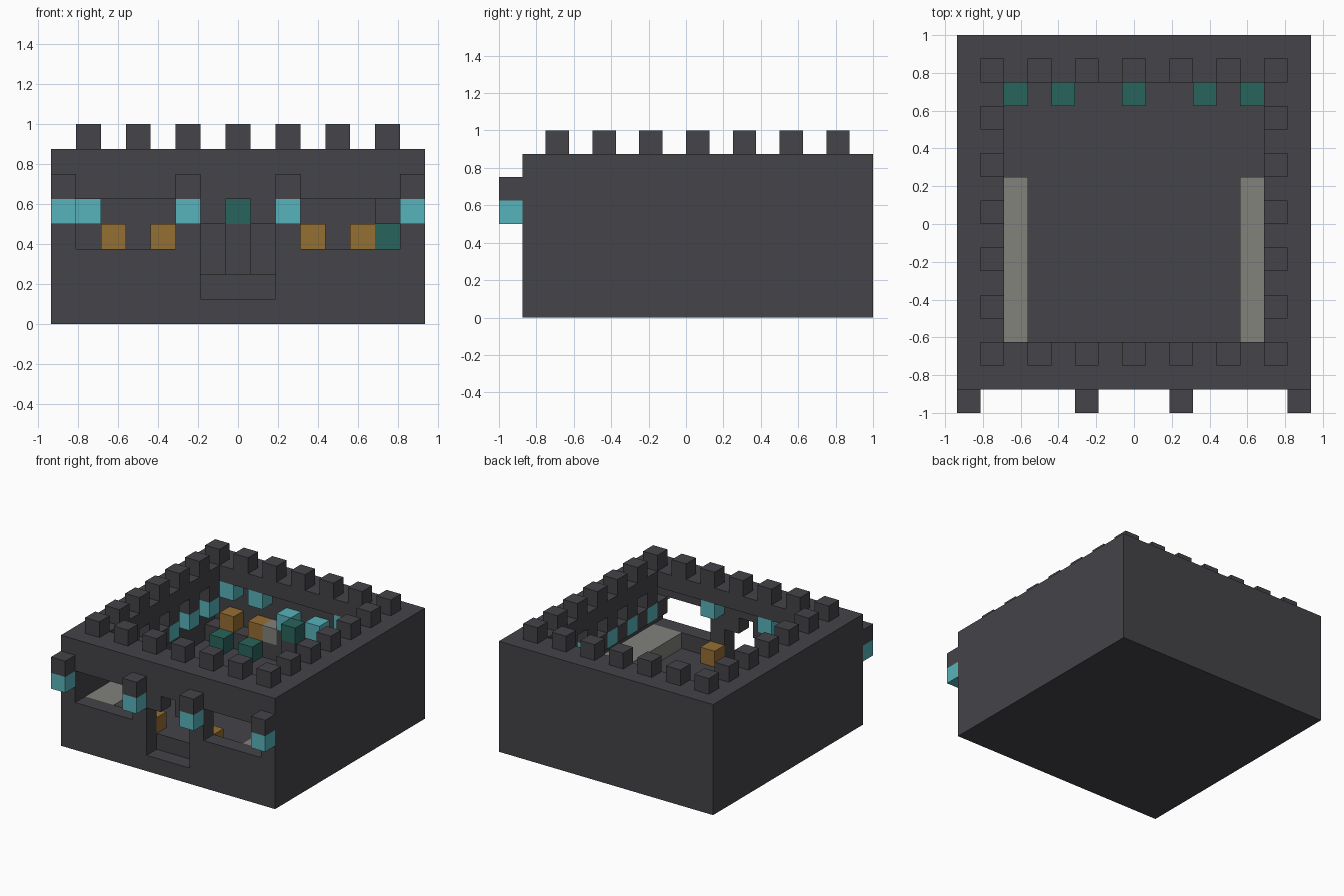
import bpy
import bmesh
from mathutils import Matrix, Vector

cube = bpy.data.objects.get("Cube")
if cube:
    bpy.data.objects.remove(cube, do_unlink=True)

UNIT = 0.125                       # edge of one block
ORIGIN = Vector((-7.5, -8, 0))     # front right floor corner, in blocks


def material(name, rgb):
    colour = [(c / 255) ** 2.2 for c in rgb] + [1]
    mat = bpy.data.materials.new(name)
    mat.diffuse_color = colour
    mat.use_nodes = True
    mat.node_tree.nodes["Principled BSDF"].inputs["Base Color"].default_value = colour
    return mat


STONE = material("dark stone", (70, 69, 74))
CYAN = material("cyan lantern", (88, 178, 185))
WOOD = material("brown wood", (148, 110, 54))
GREEN = material("deep green", (45, 100, 92))
GREY = material("pale grey", (128, 129, 122))


def blocks(name, mat, boxes):
    """Boxes are (corner, size) in blocks, joined into one object."""
    bm = bmesh.new()
    for corner, size in boxes:
        size = Vector(size)
        centre = (Vector(corner) + size / 2 + ORIGIN) * UNIT
        bmesh.ops.create_cube(bm, size=1, matrix=Matrix.Translation(centre)
                              @ Matrix.Diagonal((*(size * UNIT), 1)))
    mesh = bpy.data.meshes.new(name)
    bm.to_mesh(mesh)
    bm.free()
    mesh.materials.append(mat)
    obj = bpy.data.objects.new(name, mesh)
    bpy.context.collection.objects.link(obj)
    return obj


def cells(name, mat, corners):
    return blocks(name, mat, [(c, (1, 1, 1)) for c in corners])


# Hollow hall: solid block with room, roof opening, door and windows cut out
hall = blocks("hall", STONE, [((0, 1, 0), (15, 15, 7))])
openings = {
    "room": ((1, 2, 2), (13, 13, 4)),
    "roof_opening": ((2, 3, 5), (11, 11, 3)),
    "door_step": ((6, 0, 1), (3, 2, 1)),
    "doorway": ((6, 0, 2), (3, 2.5, 2)),
    "transom": ((7, 0, 3.5), (1, 2.5, 1.5)),
    "right_window": ((1, 0, 3), (4, 2.5, 2)),
    "left_window": ((10, 0, 3), (4, 2.5, 2)),
}
cutters = []
for name, box in openings.items():
    cutter = blocks(name + "_cutter", STONE, [box])
    cutter.hide_render = True
    cutters.append(cutter)
    mod = hall.modifiers.new(name, 'BOOLEAN')
    mod.operation = 'DIFFERENCE'
    mod.solver = 'EXACT'
    mod.object = cutter
bpy.context.view_layer.update()
evaluated = hall.evaluated_get(bpy.context.evaluated_depsgraph_get())
cut_mesh = bpy.data.meshes.new_from_object(evaluated)
hall.modifiers.clear()
hall.data = cut_mesh
for cutter in cutters:
    bpy.data.objects.remove(cutter, do_unlink=True)

# Battlements around the roof edge
ring = [(i, j, 7) for i in range(1, 14, 2) for j in range(2, 15, 2)
        if i in (1, 13) or j in (2, 14)]
cells("battlements", STONE, ring)

# Lanterns on the front, each under a stone bracket
front = (0, 5, 9, 14)
cells("front_lanterns", CYAN, [(i, 0, 4) for i in front])
cells("front_brackets", STONE, [(i, 0, 5) for i in front])

# Lanterns along the side walls, hung below the roof
sides = [(i, j) for i in (1, 13) for j in range(3, 14, 2)]
cells("side_lanterns", CYAN, [(i, j, 4) for i, j in sides])
cells("side_brackets", STONE, [(i, j, 5) for i, j in sides])
cells("side_piers", STONE, [(i, j, 4) for i in (1, 13) for j in (4, 6, 8)]
      + [(13, 2, 4)])

# Lanterns under the roof at the back and front
cells("back_lanterns", CYAN, [(i, 14, 5) for i in (2, 4, 10, 12)])
cells("inner_front_lanterns", CYAN, [(i, 2, 5) for i in (5, 9)])

# Back shelf and central altar
blocks("back_shelf", STONE, [((1, 14, 2), (13, 1, 1))])
blocks("altar", STONE, [((6, 14, 3), (3, 1, 1)), ((7, 13, 2), (1, 1, 2))])
cells("altar_top", GREEN, [(7, 13, 4)])
cells("altar_lanterns", CYAN, [(i, 14, 4) for i in (6, 8)])
cells("shelf_stones", GREY, [(i, 14, 3) for i in (5, 9)])

# Wooden chests and green seats
cells("back_chests", WOOD, [(i, 14, 3) for i in (2, 4, 10, 12)])
cells("seats", GREEN, [(i, 13, 2) for i in (2, 4, 10, 12)])
cells("corner_box", GREEN, [(13, 14, 3)])
cells("door_chests", WOOD, [(i, 2, 2) for i in (5, 9)])

# Long benches down both sides
for name, i in (("right_bench", 1), ("left_bench", 12)):
    blocks(name, GREY, [((i, 2, 2), (2, 8, 1))])
